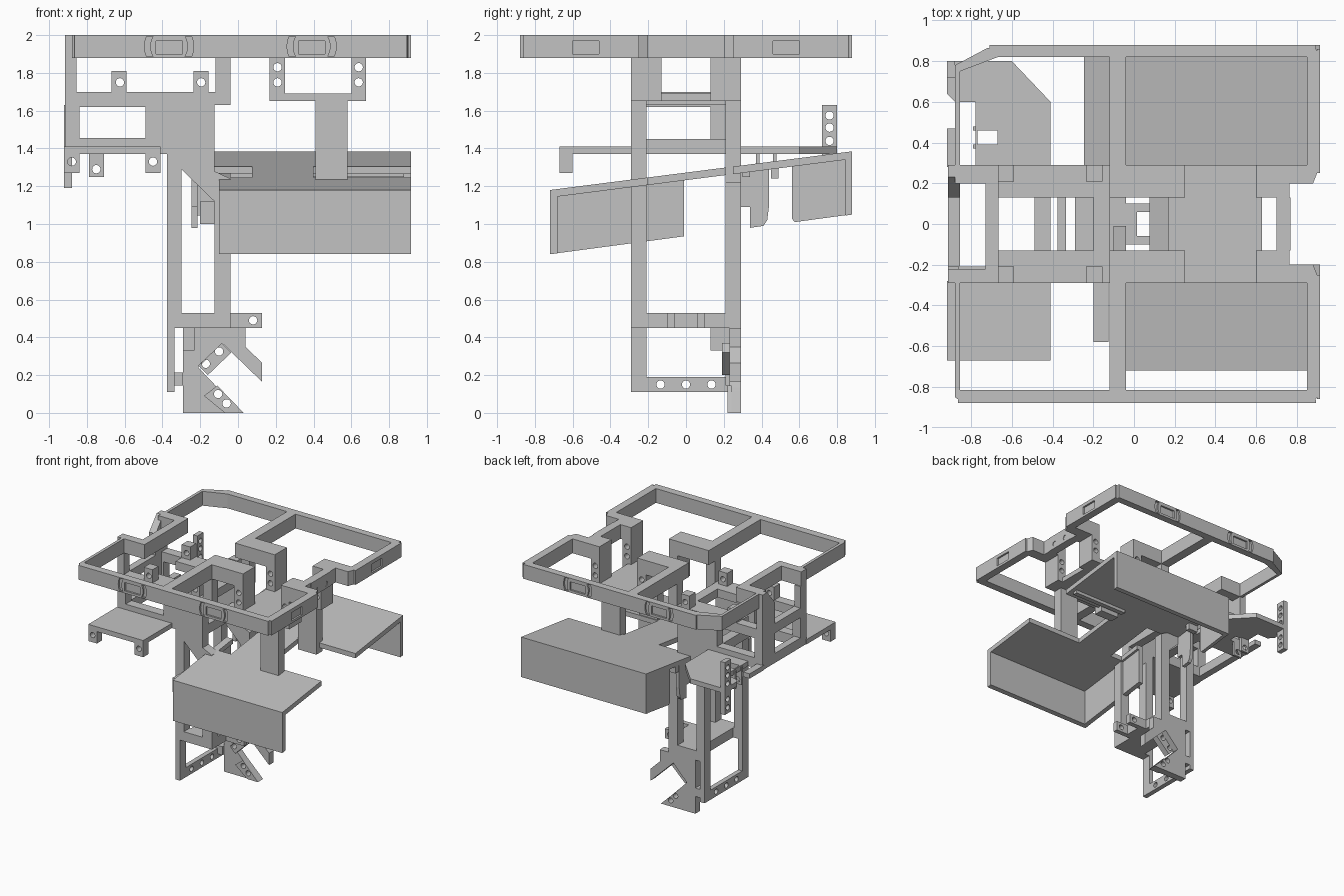
import bpy, math
from mathutils import Matrix

if "Cube" in bpy.data.objects:
    bpy.data.objects.remove(bpy.data.objects["Cube"], do_unlink=True)

grey = bpy.data.materials.new("plain_grey")
grey.use_nodes = True
GREY = (0.54, 0.54, 0.54, 1)
grey.diffuse_color = GREY
grey.node_tree.nodes["Principled BSDF"].inputs["Base Color"].default_value = GREY


def rect(u0, u1, v0, v1):
    return [(u0, v0), (u1, v0), (u1, v1), (u0, v1)]


def disc(u, v, r=0.022, n=20):
    return [(u + r * math.cos(2 * math.pi * i / n), v + r * math.sin(2 * math.pi * i / n))
            for i in range(n)]


def plate(name, axis, lo, hi, outline, holes=()):
    """Extrude an outline with holes along an axis: x uses (y, z), y uses (x, z), z uses (x, y)."""
    lo, hi = min(lo, hi), max(lo, hi)
    curve = bpy.data.curves.new(name, 'CURVE')
    curve.dimensions = '2D'
    curve.fill_mode = 'BOTH'
    curve.extrude = (hi - lo) / 2
    for loop in [outline, *holes]:
        spline = curve.splines.new('POLY')
        spline.points.add(len(loop) - 1)
        for point, (u, v) in zip(spline.points, loop):
            point.co = (u, v, 0, 1)
        spline.use_cyclic_u = True
    temp = bpy.data.objects.new(name + "_outline", curve)
    bpy.context.collection.objects.link(temp)
    graph = bpy.context.evaluated_depsgraph_get()
    mesh = bpy.data.meshes.new_from_object(temp.evaluated_get(graph))
    bpy.data.objects.remove(temp, do_unlink=True)
    mid = (lo + hi) / 2
    turn = {'x': ((0, 0, 1, mid), (1, 0, 0, 0), (0, 1, 0, 0), (0, 0, 0, 1)),
            'y': ((1, 0, 0, 0), (0, 0, -1, mid), (0, 1, 0, 0), (0, 0, 0, 1)),
            'z': ((1, 0, 0, 0), (0, 1, 0, 0), (0, 0, 1, mid), (0, 0, 0, 1))}[axis]
    mesh.transform(Matrix(turn))
    mesh.shade_flat()
    mesh.materials.clear()
    mesh.materials.append(grey)
    obj = bpy.data.objects.new(name, mesh)
    bpy.context.collection.objects.link(obj)


def box(name, x0, x1, y0, y1, z0, z1):
    plate(name, 'z', z0, z1, rect(x0, x1, min(y0, y1), max(y0, y1)))


# Top rim: stepped ring with a thin outer skin that carries the recesses
TOP, LOW = 2.0, 1.88
outer = [(-.86, -.865), (.89, -.865), (.9, -.85), (.9, -.25), (.88, -.2), (.765, -.2),
         (.765, .2), (.88, .2), (.9, .25), (.9, .85), (.89, .865), (-.72, .865),
         (-.88, .78), (-.88, .2), (-.73, .2), (-.73, -.22), (-.88, -.22), (-.88, -.85)]
inner = [(-.855, -.815), (.85, -.815), (.85, -.29), (.6, -.29), (.6, -.13), (.7, -.13),
         (.7, .13), (.6, .13), (.6, .29), (.85, .29), (.85, .82), (-.67, .82),
         (-.855, .75), (-.855, .29), (-.665, .29), (-.665, -.29), (-.855, -.29)]
plate("top_rim", 'z', LOW, TOP, outer, [inner])


def groove(cx, side):
    arc = []
    for r, order in ((.13, 1), (.1, -1)):
        limit = math.asin(.052 / r)
        arc += [(cx + side * r * math.cos(order * limit * t / 4),
                 1.94 + r * math.sin(order * limit * t / 4)) for t in range(-4, 5)]
    return arc


for s, end in ((-1, "front"), (1, "back")):
    left = -.865 if s < 0 else -.71
    cuts = []
    for cx in (-.365, .39):
        cuts += [rect(cx - .07, cx + .07, 1.9, 1.97), groove(cx, 1), groove(cx, -1)]
    plate(end + "_rim_skin", 'y', s * .865, s * .88, rect(left, .895, LOW, TOP), cuts)
    ys = sorted((s * .25, s * .86))
    plate(end + "_side_skin", 'x', .9, .915, rect(*ys, LOW, TOP),
          [rect(s * .53 - .07, s * .53 + .07, 1.9, 1.97)])
plate("rim_lug_bar", 'x', .765, .77, rect(-.13, .13, LOW, TOP),
      [disc(-.065, 1.92), disc(.065, 1.92)])

# Paired cross bars, arms, hanging legs and stems
for s, end in ((-1, "front"), (1, "back")):
    box(end + "_cross_bar", -.12, -.04, s * .13, s * .83, LOW, TOP)
    box(end + "_arm", -.04, .25, s * .13, s * .29, LOW, TOP)
    for side, x0, x1 in (("inner", .168, .25), ("outer", .6, .678)):
        xm = (x0 + x1) / 2
        plate(f"{end}_{side}_leg", 'y', s * .13, s * .29, rect(x0, x1, 1.65, LOW),
              [disc(xm, 1.75), disc(xm, 1.83)])
    box(end + "_stem", .41, .58, s * .21, s * .29, 1.22, 1.66)
    box(end + "_upper_rail", -.67, -.12, s * .13, s * .22, 1.63, 1.7)
box("table", .168, .63, -.29, .29, 1.65, 1.69)

# Side panels with posts, windows and tabs
upper = [(-.04, .53), (-.04, 1.24), (-.125, 1.28), (-.125, 1.63), (-.04, 1.63),
         (-.04, LOW), (-.12, LOW), (-.12, 1.7), (-.155, 1.7), (-.155, 1.81), (-.235, 1.81), (-.235, 1.7),
         (-.59, 1.7), (-.59, 1.81), (-.67, 1.81), (-.67, 1.7), (-.86, 1.7), (-.86, LOW),
         (-.915, LOW), (-.915, 1.37), (-.375, 1.37)]
openings = [rect(-.84, -.49, 1.455, 1.62), disc(-.625, 1.75), disc(-.195, 1.75),
            [(-.3, .53), (-.125, .53), (-.125, 1.12), (-.3, 1.29)]]
for s, end in ((-1, "front"), (1, "back")):
    foot = [(-.375, .11), (-.335, .11), (-.335, .45), (-.04, .45)]
    if s > 0:
        foot = [(-.375, .11), (-.335, .11), (-.335, .145), (-.29, .145), (-.29, .215),
                (-.335, .215), (-.335, .45), (-.04, .45)]
    plate(end + "_panel", 'y', s * .21, s * .29, foot + upper, openings)

# Forked foot with two drilled strips
fork = [(-.29, 0), (.03, 0), (-.11, .135), (-.21, .24), (-.085, .37), (.127, .165),
        (.127, .265), (.04, .35), (.04, .45), (-.29, .45)]
plate("forked_foot", 'y', .23, .29, fork, [disc(-.105, .1), disc(-.06, .05)])
plate("upper_foot_strip", 'y', .19, .24,
      [(-.21, .25), (-.085, .37), (-.035, .32), (-.16, .2)], [disc(-.17, .26), disc(-.1, .325)])
plate("lower_foot_strip", 'y', .22, .24,
      [(-.18, .09), (-.11, .145), (.03, 0), (-.07, 0)], [disc(-.105, .1), disc(-.06, .05)])
box("foot_block", -.29, -.23, .13, .24, .33, .45)

# Bars joining the two panels
plate("bottom_bar", 'x', -.375, -.335, rect(-.22, .22, .11, .19),
      [disc(y, .15) for y in (-.135, 0, .135)])
box("waist_bar", -.29, -.04, -.22, .22, .45, .53)
box("lug_base", -.04, .015, -.1, .1, .45, .53)
for s, end in ((-1, "front"), (1, "back")):
    plate(end + "_waist_lug", 'y', s * .06, s * .1, rect(-.04, .127, .45, .53), [disc(.08, .49)])
box("mid_tie", -.49, -.41, -.22, .22, 1.37, 1.45)
box("inner_tie", -.2, -.125, -.22, .22, 1.37, 1.45)
box("upper_tie", -.2, -.12, -.22, .22, 1.63, 1.7)

# End frame under the stepped side of the rim, straight in front and sloped behind
plate("end_frame", 'x', -.915, -.855,
      [(-.29, 1.37), (.29, 1.37), (.29, TOP), (.23, TOP), (.13, 1.88),
       (.13, 1.7), (-.22, 1.7), (-.22, TOP), (-.29, TOP)],
      [rect(-.21, .13, 1.45, 1.62)])
box("end_flange", -.92, -.86, .28, .47, 1.37, 1.41)

# Side shelves and their drilled tabs
box("front_shelf", -.92, -.41, -.67, -.28, 1.37, 1.41)
for side, x in (("outer", -.88), ("inner", -.45)):
    plate(side + "_shelf_tab", 'y', -.67, -.6, rect(x - .04, x + .04, 1.27, 1.38), [disc(x, 1.33)])
plate("back_shelf", 'z', 1.37, 1.41,
      [(-.92, .8), (-.6, .8), (-.41, .6), (-.41, .28), (-.78, .28), (-.78, .6), (-.88, .6), (-.92, .64)],
      [rect(-.77, -.67, .39, .46)])
for side, y in (("near", .37), ("far", .46)):
    plate(side + "_slot_tab", 'y', y, y + .02, rect(-.79, -.71, 1.25, 1.4), [disc(-.75, 1.29)])
plate("hanging_strip", 'x', -.92, -.88, rect(.72, .8, 1.19, 1.63),
      [disc(.76, z) for z in (1.24, 1.31, 1.44, 1.51, 1.575)])
box("small_arm", -.2, -.125, -.58, -.28, 1, 1.12)


# Sloping covers with skirts
def slope(y):
    return 1.18 + (y + .72) * .128


def cover(name, x0, x1, y0, y1):
    plate(name, 'x', x0, x1, [(y0, slope(y0) - .04), (y1, slope(y1) - .04),
                              (y1, slope(y1)), (y0, slope(y0))])


BACK = -.245
cover("front_cover", -.1, .915, -.72, -.2)
cover("front_cover_root", -.1, -.04, -.2, -.01)
cover("cover_link", .075, .4, -.22, .27)
cover("back_cover", BACK, .915, .25, .88)
plate("front_skirt", 'x', -.1, .915,
      [(-.72, .84), (-.68, .845), (-.68, 1.16), (-.72, 1.16)])
plate("front_end_skirt", 'x', -.1, -.06,
      [(-.7, .843), (-.01, .935), (-.01, slope(-.01) - .02), (-.7, 1.16)])
plate("back_skirt", 'x', BACK, .915,
      [(.845, 1.045), (.88, 1.05), (.88, 1.36), (.845, 1.355)])
plate("back_end_skirt", 'x', BACK, BACK + .03,
      [(.56, 1.03), (.575, 1.01), (.87, 1.05), (.87, 1.36), (.56, slope(.56) - .02)])
plate("curved_tongue", 'x', BACK, BACK + .03,
      [(.34, .98), (.41, .99), (.43, 1.02), (.44, 1.1), (.44, 1.31), (.28, 1.28), (.28, 1.09), (.34, 1.09)])
box("cover_rail", .38, .88, .3, .34, 1.25, 1.29)
box("cover_hook", BACK, -.16, .45, .49, 1.24, 1.32)
